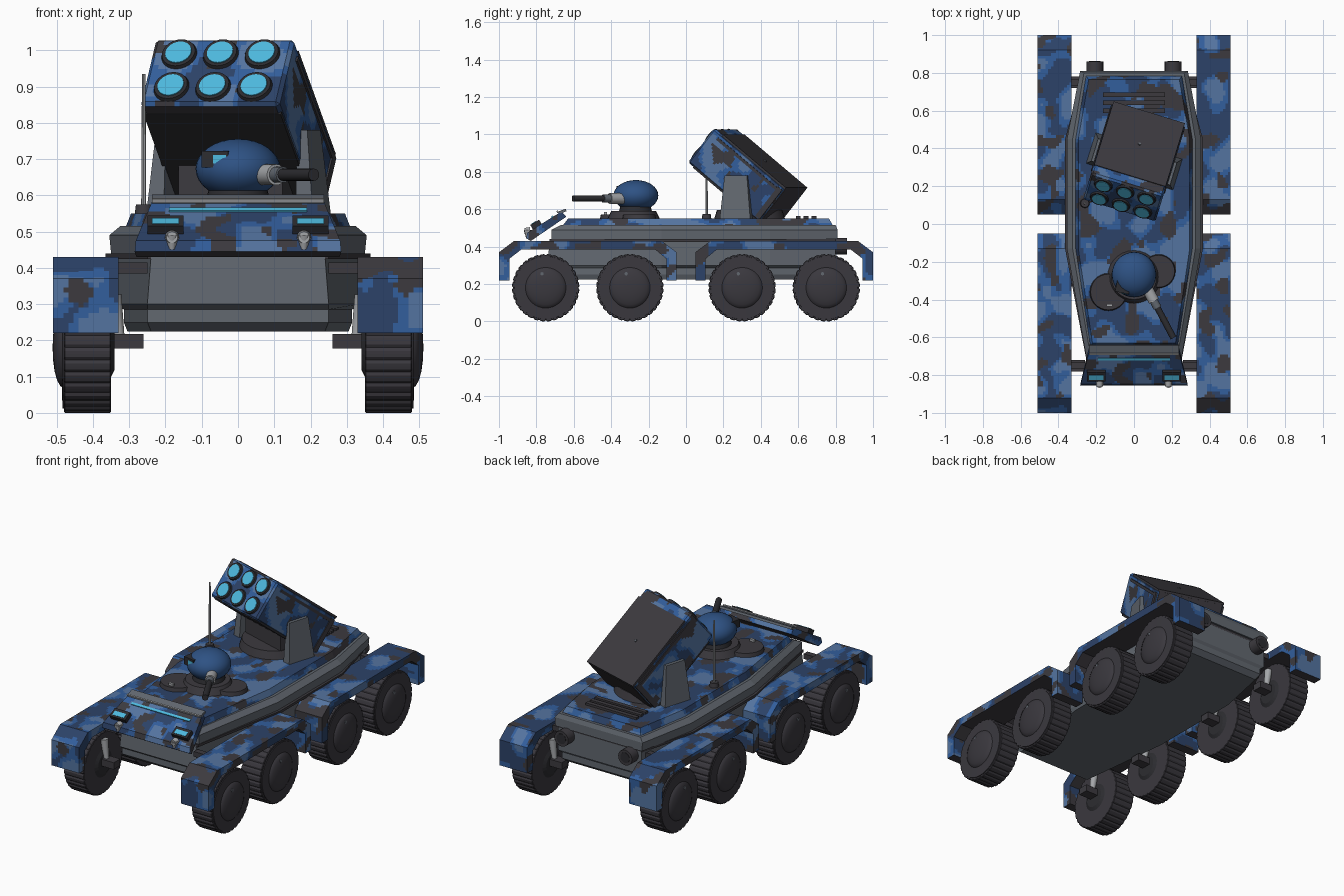
import bpy, bmesh, math
from mathutils import Matrix, Vector, noise

if "Cube" in bpy.data.objects:
    bpy.data.objects.remove(bpy.data.objects["Cube"])

def srgb(r, g, b):
    return tuple(((c / 255 + .055) / 1.055) ** 2.4 for c in (r, g, b)) + (1,)

MATS = {}
for n, c in dict(navy=(44, 66, 104), blue=(50, 94, 156), steel=(84, 116, 160), charcoal=(60, 58, 63),
                 hull_grey=(98, 104, 112), light_grey=(165, 167, 170), tyre=(58, 56, 62),
                 cyan=(78, 185, 222), turret_blue=(46, 82, 132), black=(44, 44, 48)).items():
    MATS[n] = bpy.data.materials.new(n)
    MATS[n].diffuse_color = srgb(*c)
CAMO = ['navy', 'blue', 'steel', 'charcoal']

def T(x, y, z): return Matrix.Translation((x, y, z))
def R(deg, axis): return Matrix.Rotation(math.radians(deg), 4, axis)

def cut_grid(bm, step):
    for ax in range(3):
        lo = min(v.co[ax] for v in bm.verts)
        hi = max(v.co[ax] for v in bm.verts)
        no = Vector((0, 0, 0)); no[ax] = 1
        for i in range(1, int((hi - lo) / step) + 1):
            bmesh.ops.bisect_plane(bm, geom=bm.verts[:] + bm.edges[:] + bm.faces[:],
                                   plane_co=no * (lo + i * step), plane_no=no)

def camo_index(f):
    """Rounded dark spots over broader blue patches."""
    if f.normal.z < -.6:
        return 3
    p = f.calc_center_median() * 11 + Vector((.37, .61, .23))
    if noise.noise(p) > .23: return 3
    n = noise.noise(p * .85 + Vector((31.3, 17.7, 5.1)))
    return 2 if n > .17 else (0 if n < -.06 else 1)

def add(name, bm, mat, M=Matrix(), smooth=False):
    """Finish a part: normals, camouflage cells if asked for, colour."""
    camo = mat == 'camo'
    if camo:
        cut_grid(bm, .014)
    bmesh.ops.transform(bm, matrix=M, verts=bm.verts)
    bmesh.ops.recalc_face_normals(bm, faces=bm.faces)
    bm.normal_update()
    if camo:
        for f in bm.faces:
            f.material_index = camo_index(f)
    me = bpy.data.meshes.new(name)
    bm.to_mesh(me); bm.free()
    for m in (CAMO if camo else [mat]):
        me.materials.append(MATS[m])
    ob = bpy.data.objects.new(name, me)
    bpy.context.collection.objects.link(ob)
    if smooth:
        bpy.ops.object.select_all(action='DESELECT')
        ob.select_set(True)
        bpy.context.view_layer.objects.active = ob
        bpy.ops.object.shade_smooth_by_angle(angle=math.radians(35))
    return ob

def box(name, size, mat, M, bevel=0):
    bm = bmesh.new()
    bmesh.ops.create_cube(bm, size=1, matrix=Matrix.Diagonal((*size, 1)))
    if bevel:
        bmesh.ops.bevel(bm, geom=bm.edges[:], offset=bevel, segments=1, affect='EDGES')
    return add(name, bm, mat, M)

def cyl(name, r1, r2, depth, mat, M, n=28):
    bm = bmesh.new()
    bmesh.ops.create_cone(bm, cap_ends=True, segments=n, radius1=r1, radius2=r2, depth=depth)
    return add(name, bm, mat, M, True)

def loft(name, rings, mat, M=Matrix(), smooth=False):
    """Skin rings of points and cap both ends."""
    bm = bmesh.new()
    rows = [[bm.verts.new(p) for p in r] for r in rings]
    n = len(rows[0])
    for a, b in zip(rows, rows[1:]):
        for i in range(n):
            j = (i + 1) % n
            bm.faces.new((a[i], a[j], b[j], b[i]))
    bm.faces.new(rows[0]); bm.faces.new(rows[-1])
    return add(name, bm, mat, M, smooth)

def octa(xm, xf, xr, yf, yr, z):
    """Boat-shaped hull outline at height z."""
    h = [(xf, yf), (xm, -.13), (xm, .45), (xr, yr)]
    return [(x, y, z) for x, y in h] + [(-x, y, z) for x, y in reversed(h)]

# hull layers
loft('lower_hull', [octa(.305, .24, .24, -.69, .76, .225), octa(.315, .25, .25, -.72, .79, .25),
                    octa(.315, .25, .25, -.72, .79, .285), octa(.335, .25, .27, -.74, .80, .30),
                    octa(.335, .24, .27, -.73, .80, .43)], 'hull_grey')
loft('hull_shelf', [octa(.365, .25, .27, -.73, .80, .425), octa(.365, .25, .27, -.73, .80, .44)], 'charcoal')
loft('hull_band', [octa(.35, .25, .28, -.72, .81, .44), octa(.355, .25, .285, -.72, .81, .49),
                   octa(.325, .235, .265, -.67, .80, .515)], 'hull_grey')
loft('top_deck', [octa(.31, .23, .255, -.66, .785, .512), octa(.295, .22, .24, -.63, .765, .55)], 'camo')
for i in range(3):
    box('rear_grille_bar', (.33, .025, .014), 'charcoal', T(0, .60 + .042 * i, .556))

# fenders: an arched strip with an inner and outer path
OUT = [(1, .22), (1, .37), (.92, .43), (.13, .43), (.05, .37), (.05, .22)]
INN = [(.945, .22), (.945, .335), (.88, .385), (.165, .385), (.105, .335), (.105, .22)]
for sx in (-1, 1):
    for sy in (-1, 1):
        rings = [[(sx * .33, sy * o[0], o[1]), (sx * .51, sy * o[0], o[1]),
                  (sx * .51, sy * i[0], i[1]), (sx * .33, sy * i[0], i[1])] for o, i in zip(OUT, INN)]
        loft('fender', rings, 'camo')

# wheels
def revolve(name, prof, n, mat, M, groove=1.0, smooth=False):
    rings = []
    for x, r in prof:
        ring = []
        for i in range(n):
            a = 2 * math.pi * i / n
            k = groove if i % 4 == 0 else 1
            ring.append((x, r * k * math.sin(a), r * k * math.cos(a)))
        rings.append(ring)
    loft(name, rings, mat, M, smooth)

for sx in (-1, 1):
    for y in (-.75, -.30, .30, .75):
        M = T(0, y, .18) @ Matrix.Diagonal((sx, 1, 1, 1))
        revolve('tyre_tread', [(.35, .11), (.35, .177), (.353, .18), (.477, .18), (.48, .177)],
                128, 'tyre', M, .97)
        revolve('tyre_sidewall', [(.47, .17), (.484, .168), (.486, .11)], 36, 'tyre', M)
        revolve('wheel_hub', [(.48, .112), (.49, .106), (.499, .09), (.506, .065), (.51, .035), (.511, .01)],
                36, 'tyre', M, smooth=True)
        revolve('inner_hub', [(.34, .06), (.355, .09)], 24, 'black', M)
        cyl('wheel_bolt', .009, .009, .006, 'hull_grey', M @ T(.502, -.02, .075) @ R(90, 'Y'), 10)
        box('axle', (.12, .06, .04), 'charcoal', T(sx * .32, y, .197))
        cyl('shock_absorber', .014, .022, .12, 'light_grey', T(sx * .335, y, .265) @ R(sx * 8, 'Y'), 12)
        box('fender_bracket', (.10, .035, .03), 'charcoal', T(sx * .30, y, .40))

# sloped nose panel: (y, z, half width) section
NOSE = [(-.855, .445, .285), (-.848, .475, .282), (-.665, .588, .235), (-.64, .56, .235), (-.83, .43, .28)]
loft('nose_panel', [[(s * w, y, z) for y, z, w in NOSE] for s in (-1, 1)], 'camo')
box('nose_top_bar', (.475, .045, .014), 'hull_grey', T(0, -.662, .588) @ R(20, 'X'))
box('nose_top_edge', (.475, .008, .012), 'light_grey', T(0, -.687, .586) @ R(20, 'X'))
box('nose_light_strip', (.38, .014, .008), 'cyan', T(0, -.715, .559) @ R(31, 'X'))
for s in (-1, 1):
    H = T(s * .2, -.80, .515) @ R(31, 'X')
    box('headlight_housing', (.10, .055, .035), 'black', H)
    box('headlight_lens', (.075, .028, .006), 'cyan', H @ T(0, -.004, .017))
    cyl('nose_lamp', .02, .016, .03, 'light_grey', T(s * .182, -.848, .484) @ R(90, 'X'), 14)
    cyl('nose_lamp_skirt', .008, .02, .04, 'light_grey', T(s * .182, -.848, .470), 14)
    cyl('exhaust', .045, .045, .09, 'charcoal', T(s * .207, .815, .402) @ R(90, 'X'), 16)
    cyl('exhaust_pipe_bore', .03, .03, .006, 'black', T(s * .207, .859, .402) @ R(90, 'X'), 16)

# gun turret and hatches
cyl('turret_ring', .14, .12, .04, 'charcoal', T(0, -.28, .57))
cyl('turret_neck', .09, .08, .04, 'black', T(0, -.27, .60))
cyl('hatch_right', .09, .085, .025, 'charcoal', T(.13, -.25, .56))
cyl('hatch_left', .1, .095, .025, 'charcoal', T(-.135, -.36, .56))
box('hatch_handle', (.03, .015, .02), 'light_grey', T(-.13, -.43, .575))
bm = bmesh.new()
bmesh.ops.create_uvsphere(bm, u_segments=32, v_segments=16, radius=1,
                          matrix=Matrix.Diagonal((.117, .12, .083, 1)))
add('turret_dome', bm, 'turret_blue', T(0, -.268, .673), True)
G = T(0, -.21, .657) @ R(28, 'Z') @ R(90, 'X')
cyl('gun_mantlet', .029, .029, .10, 'light_grey', G @ T(0, 0, .175), 20)
cyl('gun_collar', .022, .022, .05, 'hull_grey', G @ T(0, 0, .24), 20)
cyl('gun_barrel', .017, .017, .20, 'black', G @ T(0, 0, .345), 16)
S = T(-.058, -.335, .70) @ R(-12, 'Z')
box('turret_sight', (.075, .06, .046), 'black', S)
box('turret_sight_lens', (.036, .006, .024), 'cyan', S @ T(.014, -.029, 0))

# antenna
cyl('antenna_base', .026, .022, .03, 'charcoal', T(-.26, .11, .56), 14)
cyl('antenna', .007, .005, .37, 'light_grey', T(-.26, .11, .75), 8)

# rocket launcher, turned and raised
cyl('launcher_base', .19, .175, .05, 'charcoal', T(0, .34, .57), 32)
Y = T(0, .327, 0) @ R(-17, 'Z')
box('launcher_pedestal', (.30, .18, .12), 'charcoal', Y @ T(0, .02, .63))
L = Y @ T(0, 0, .782) @ R(-39, 'X')
box('launcher_body', (.40, .51, .235), 'camo', L, .01)
box('launcher_top_plate', (.395, .45, .012), 'charcoal', L @ T(0, .032, .116))
box('launcher_bottom_plate', (.395, .47, .012), 'black', L @ T(0, .02, -.116))
box('launcher_rear_plate', (.38, .012, .22), 'charcoal', L @ T(0, .253, 0))
cyl('launcher_top_stud', .008, .008, .008, 'hull_grey', L @ T(0, .03, .124), 10)
for s in (-1, 1):
    box('launcher_side_rail', (.010, .45, .016), 'charcoal', L @ T(s * .200, .02, .085))
    box('launcher_corner_trim', (.010, .03, .2), 'charcoal', L @ T(s * .200, .235, 0))
    # side bracket, tapered upward
    rings = [[(s * x, y, z) for x, y, z in ((.19, -.08, .55), (.24, -.08, .55), (.24, .09, .55), (.19, .09, .55))],
             [(s * x, y, z) for x, y, z in ((.19, -.06, .78), (.218, -.06, .78), (.218, .065, .78), (.19, .065, .78))]]
    loft('launcher_bracket', rings, 'hull_grey', Y)
for i in (-1, 0, 1):
    for k in (-1, 1):
        P = L @ T(i * .12, -.255, k * .058) @ R(90, 'X')
        cyl('launch_tube_rim', .051, .047, .012, 'black', P @ T(0, 0, .004), 24)
        cyl('launch_tube_cap', .038, .037, .006, 'cyan', P @ T(0, 0, .010), 24)

for m in bpy.data.materials:
    if m.users and not m.is_grease_pencil:
        m.use_nodes = True
        m.node_tree.nodes["Principled BSDF"].inputs["Base Color"].default_value = m.diffuse_color
